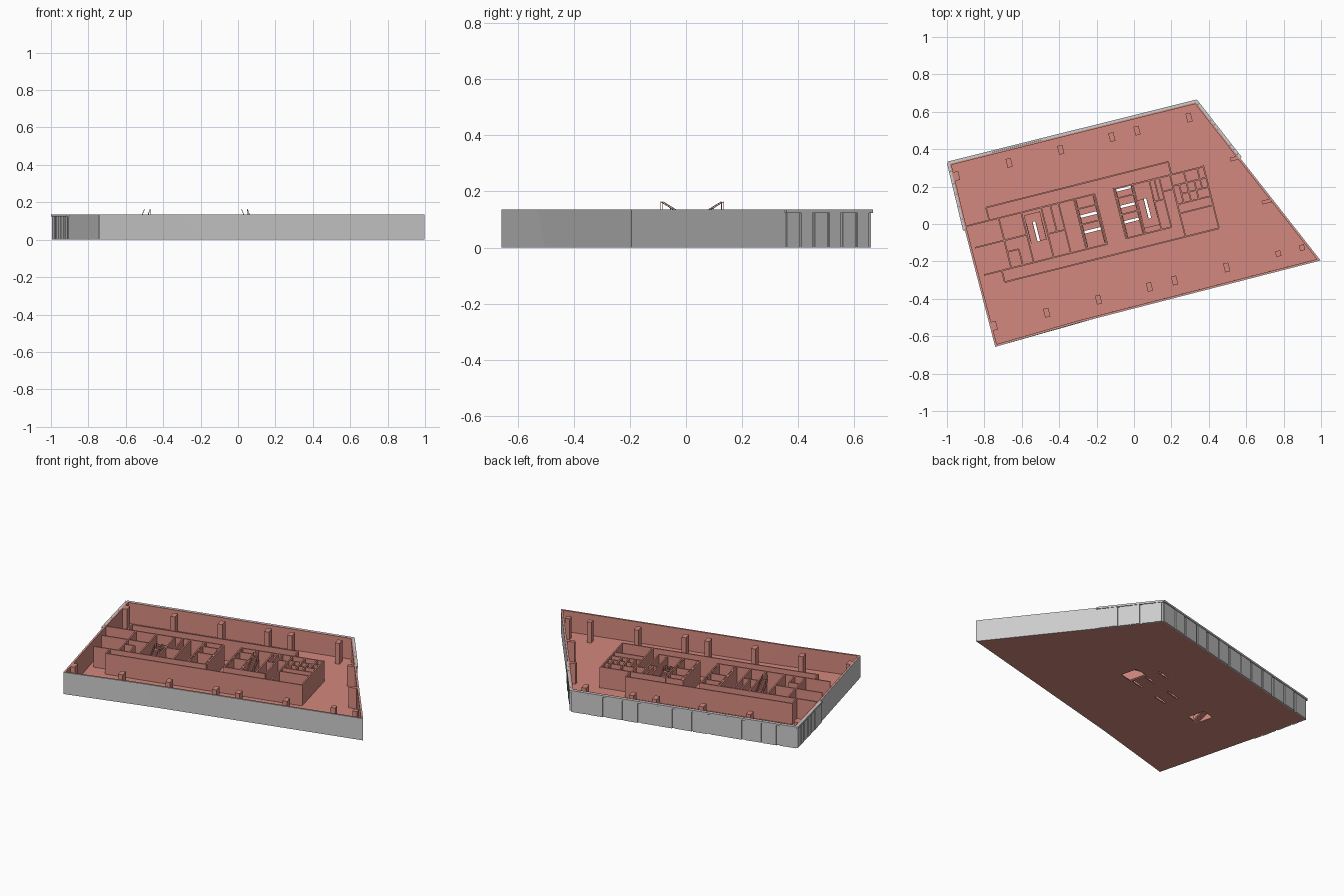
import bpy, bmesh, math
from mathutils import Vector

if "Cube" in bpy.data.objects:
    bpy.data.objects.remove(bpy.data.objects["Cube"])

ANG = math.radians(14.1)
C, S = math.cos(ANG), math.sin(ANG)
H = 0.135          # storey height
F = 0.006          # floor thickness

brick = bpy.data.materials.new("brick")
brick.diffuse_color = (0.65, 0.25, 0.21, 1)
brick.use_nodes = True
brick.node_tree.nodes["Principled BSDF"].inputs["Base Color"].default_value = brick.diffuse_color


def world(u, v):
    """Core grid coordinates to plan coordinates."""
    return Vector((C * u - S * v, S * u + C * v))


def finish(name, bm, mat=None):
    bmesh.ops.recalc_face_normals(bm, faces=bm.faces)
    me = bpy.data.meshes.new(name)
    bm.to_mesh(me)
    bm.free()
    ob = bpy.data.objects.new(name, me)
    bpy.context.collection.objects.link(ob)
    if mat:
        me.materials.append(mat)
    return ob


def beam(bm, a, b, t, za, zb, h):
    """Upright slab of thickness t from a to b, base heights za and zb."""
    a, b = Vector(a), Vector(b)
    d = (b - a).normalized()
    n = Vector((-d.y, d.x)) * t / 2
    lo = [bm.verts.new((*p, z)) for p, z in ((a - n, za), (b - n, zb), (b + n, zb), (a + n, za))]
    hi = [bm.verts.new(v.co + Vector((0, 0, h))) for v in lo]
    bm.faces.new(lo)
    bm.faces.new(hi)
    for i in range(4):
        j = (i + 1) % 4
        bm.faces.new((lo[i], lo[j], hi[j], hi[i]))


def block(bm, u0, u1, v0, v1, z0, z1):
    """Axis-aligned block in the core grid."""
    m = (u0 + u1) / 2
    beam(bm, world(m, v0), world(m, v1), u1 - u0, z0, z0, z1 - z0)


def inset(poly, d):
    out = []
    for i, p in enumerate(poly):
        p0, p1, p2 = Vector(poly[i - 1]), Vector(p), Vector(poly[(i + 1) % len(poly)])
        e1, e2 = (p1 - p0).normalized(), (p2 - p1).normalized()
        n1, n2 = Vector((-e1.y, e1.x)), Vector((-e2.y, e2.x))
        out.append(p1 + (n1 + n2) * d / (1 + n1.dot(n2)))
    return out


def ring(name, d0, d1, z0, z1, mat=None):
    """Perimeter wall between two insets of the outline."""
    bm = bmesh.new()
    loops = [[bm.verts.new((*p, z)) for p in inset(poly, d)]
             for poly, d, z in ((bot, d0, z0), (top, d0, z1), (top, d1, z1), (bot, d1, z0))]
    n = len(bot)
    for k in range(4):
        A, B = loops[k], loops[(k + 1) % 4]
        for i in range(n):
            j = (i + 1) % n
            bm.faces.new((A[i], A[j], B[j], B[i]))
    return finish(name, bm, mat)


# Site outline; the south wall folds along a slanted crease
SW, E, M, N, W, WM = (-.742, -.657), (.998, -.195), (.566, .355), (.332, .655), (-.99, .325), (-.905, -.03)
bot = [SW, (-.2, -.503), E, M, N, W, WM]
top = [SW, (-.3, -.529), E, M, N, W, WM]
ring("outer_skin", 0, .004, 0, H)
ring("inner_lining", .004, .012, F, H, brick)

# Facade panels hung below a projecting top band
panels, band = bmesh.new(), bmesh.new()
for a, b, n in ((M, N, 6), (N, W, 13), (W, WM, 7)):
    a, b = Vector(a), Vector(b)
    d = (b - a).normalized()
    out = Vector((d.y, -d.x))
    beam(band, a + out * .005 - d * .004, b + out * .005 + d * .004, .0098, .123, .123, H - .123)
    for i in range(n):
        p, q = a.lerp(b, (i + .04) / n), a.lerp(b, (i + .96 - .12 * (i % 2)) / n)
        dep = .005 + .002 * (i % 2)
        beam(panels, p + out * dep / 2, q + out * dep / 2, dep, 0, 0, .123)
finish("facade_panels", panels)
finish("facade_top_band", band)

# Floor slab with stair wells and lift slots cut through
bm = bmesh.new()
pts = inset(bot, .004)
face = bm.faces.new([bm.verts.new((*p, 0)) for p in pts])
ext = bmesh.ops.extrude_face_region(bm, geom=[face])
bmesh.ops.translate(bm, vec=(0, 0, F), verts=[v for v in ext["geom"] if isinstance(v, bmesh.types.BMVert)])
floor = finish("floor_slab", bm, brick)

STAIRS = ((-.516, .034, .143, 1), (.09, .118, .008, -1))   # centre, start, landing end
HW = .044
cut = bmesh.new()
for u, va, vb, s in STAIRS:
    block(cut, u - HW, u + HW, min(va, vb), max(va, vb), -.05, .05)
for u0, u1, vs in ((-.268, -.178, (.108, .021)), (-.048, .034, (.197, .106, .021))):
    for v in vs:
        block(cut, u0, u1, v - .007, v + .007, -.05, .05)
cutter = finish("floor_cutter", cut)
cutter.hide_render = True
mod = floor.modifiers.new("openings", "BOOLEAN")
mod.operation = "DIFFERENCE"
mod.solver = "EXACT"
mod.object = cutter
bpy.context.view_layer.objects.active = floor
bpy.ops.object.modifier_apply(modifier=mod.name)
bpy.data.objects.remove(cutter)

# Core walls: lines along u are (v, u0, u1), lines along v are (u, v0, v1)
T = .008
ALONG = [(.278, -.746, .258), (-.133, -.746, .435), (.207, -.875, -.165), (-.069, -.845, -.165),
         (.207, -.06, .435), (-.065, -.06, .19), (.084, -.855, -.57), (.06, -.46, -.365),
         (.15, -.165, -.275), (.065, -.28, -.165), (.065, -.06, .045), (.155, -.06, .045),
         (.09, .135, .19), (-.005, .25, .435), (.147, .25, .435), (.095, .285, .435),
         (.045, .25, .435), (.13, .19, .25), (.02, -.694, -.63)]
ACROSS = [(-.746, .207, .278), (-.746, -.133, -.069), (.258, .207, .278), (.435, -.133, .214),
          (-.694, -.069, .207), (-.57, -.069, .207), (-.46, -.069, .207), (-.365, -.069, .207),
          (-.28, -.069, .207), (-.165, -.069, .207), (-.06, -.065, .214), (.045, -.065, .214),
          (.135, -.065, .207), (.19, -.065, .207), (.25, -.133, .207), (.285, .045, .147),
          (.326, .045, .207), (.368, .045, .147), (.4, .095, .207), (-.63, -.069, .02),
          (-.41, .06, .207), (.163, .09, .207)]
bm = bmesh.new()
for v, u0, u1 in ALONG:
    beam(bm, world(u0, v), world(u1, v), T, F, F, H - F)
for u, v0, v1 in ACROSS:
    beam(bm, world(u, v0), world(u, v1), T, F, F, H - F - .0005)
finish("core_walls", bm, brick)

# Double walls lining the lift shafts
bm = bmesh.new()
for u0, u1 in ((-.28, -.165), (-.06, .045)):
    for u in (u0 + .01, u1 - .01):
        block(bm, u - .003, u + .003, -.06, .2, F, H - .002)
finish("lift_linings", bm, brick)

# Columns on two rows, smaller pair at the east tip
bm = bmesh.new()
GRID = (-.857, -.568, -.283, -.002, .137, .424)
for v in (.48, -.346):
    for u in GRID:
        block(bm, u - .014, u + .014, v - .024, v + .024, F, H)
for u in (.709, .84):
    block(bm, u - .014, u + .014, -.357, -.326, F, H)
for x, y in ((.538, .35), (.708, .12)):
    d = Vector((C, S)) * .025
    beam(bm, Vector((x, y)) - d, Vector((x, y)) + d, .02, F, F, H - F - .001)
finish("columns", bm, brick)

# Switchback stairs: two flights, landings and sloping handrails
steps, rails = bmesh.new(), bmesh.new()
NS, MID, GAP = 9, .07, .007
for u, va, vb, s in STAIRS:
    for side, z0, z1, v0, v1 in ((-s, F, MID, va, vb), (s, MID, H, vb, va)):
        ua, ub = sorted((u + side * GAP, u + side * HW))
        um = (ua + ub) / 2
        dz = (z1 - z0) / NS
        beam(steps, world(um, v0), world(um, v1), ub - ua, z0 - .006, z1 - .006, .006)
        for i in range(NS):
            p, q = sorted((v0 + (v1 - v0) * i / NS, v0 + (v1 - v0) * (i + 1) / NS))
            block(steps, ua, ub, p, q, z0 + dz * i, z0 + dz * (i + 1))
        for ur in (u + side * GAP * 1.3, u + side * (HW - .003)):
            beam(rails, world(ur, v0), world(ur, v1), .002, z0 + .027, z1 + .027, .003)
            for i in range(0, NS + 1, 3):
                vp = v0 + (v1 - v0) * i / NS
                block(rails, ur - .001, ur + .001, vp - .001, vp + .001,
                      z0 + dz * i, z0 + dz * i + .028)
    p, q = sorted((vb, vb + s * .045))
    block(steps, u - HW, u + HW, p, q, MID - .006, MID)
finish("stair_flights", steps, brick)
finish("stair_handrails", rails, brick)
